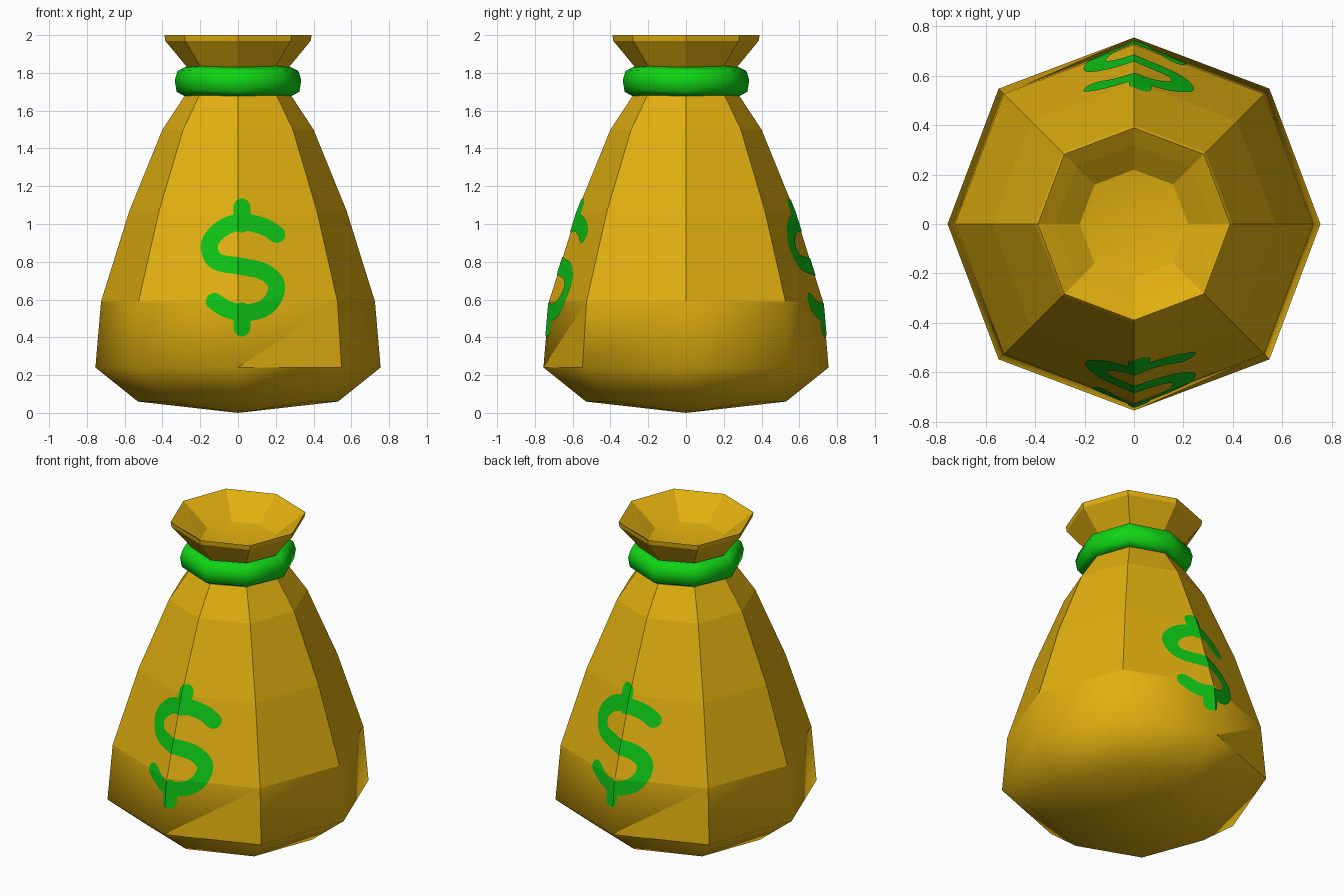
import bpy, bmesh, math
from mathutils import Vector

cube = bpy.data.objects.get("Cube")
if cube:
    bpy.data.objects.remove(cube)

SIDES = 8
DIAGONAL = 1.027  # diagonal corners sit slightly further out


def make_material(name, rgb):
    mat = bpy.data.materials.new(name)
    mat.use_nodes = True
    mat.diffuse_color = (*rgb, 1)
    bsdf = next(n for n in mat.node_tree.nodes if n.type == 'BSDF_PRINCIPLED')
    bsdf.inputs["Base Color"].default_value = (*rgb, 1)
    return mat


def make_object(name, bm, mat):
    mesh = bpy.data.meshes.new(name)
    bm.to_mesh(mesh)
    bm.free()
    mesh.materials.append(mat)
    obj = bpy.data.objects.new(name, mesh)
    bpy.context.collection.objects.link(obj)
    return obj


def ring(bm, r, z):
    """Eight-sided ring of vertices, or a single pole when r is zero."""
    if r == 0:
        return [bm.verts.new((0, 0, z))]
    verts = []
    for k in range(SIDES):
        a = math.tau * k / SIDES
        d = r * (DIAGONAL if k % 2 else 1)
        verts.append(bm.verts.new((d * math.cos(a), d * math.sin(a), z)))
    return verts


def lathe(profile, closed=False):
    bm = bmesh.new()
    rings = [ring(bm, r, z) for r, z in profile]
    pairs = list(zip(rings, rings[1:]))
    if closed:
        pairs.append((rings[-1], rings[0]))
    for low, high in pairs:
        for k in range(SIDES):
            n = (k + 1) % SIDES
            if len(low) == 1:
                bm.faces.new((low[0], high[n], high[k]))
            elif len(high) == 1:
                bm.faces.new((low[k], low[n], high[0]))
            else:
                bm.faces.new((low[k], low[n], high[n], high[k]))
    bmesh.ops.recalc_face_normals(bm, faces=bm.faces)
    return bm, rings


gold = make_material("gold_cloth", (0.75, 0.43, 0.005))
green = make_material("green_tie", (0.005, 0.67, 0.007))
paint = make_material("green_paint", (0.004, 0.545, 0.008))

# Sack: rounded base, tapering body, pinched neck, flared mouth and inner bowl
body = [(0.755, 0.24), (0.725, 0.59), (0.575, 1.07), (0.40, 1.5)]
outline = [(0, 0), (0.53, 0.06)] + body + [
    (0.275, 1.69), (0.24, 1.76), (0.27, 1.83), (0.385, 1.97), (0.39, 2.0),
    (0.32, 1.95), (0.22, 1.87), (0, 1.83)]
bm, rings = lathe(outline)
for f in bm.faces:
    c = f.calc_center_median()
    inner_bowl = c.z > 1.8 and Vector((c.x, c.y)).length < 0.2
    f.smooth = c.z < 0.59 or inner_bowl
# Two creased triangles low on opposite sides
for k in (2, 6):
    corner = (rings[2][k], rings[2][k + 1], rings[3][k + 1], rings[3][k])
    quad = next(f for f in corner[0].link_faces if all(v in f.verts for v in corner))
    new_face, _ = bmesh.utils.face_split(quad, corner[0], corner[2])
    for f in (quad, new_face):
        f.smooth = corner[1] not in f.verts
make_object("sack", bm, gold)

# Tie: soft band around the neck
band = [(0.23, 1.80), (0.28, 1.83), (0.32, 1.81), (0.335, 1.76),
        (0.325, 1.70), (0.28, 1.675), (0.23, 1.70)]
bm, rings = lathe(band, closed=True)
for loop in rings:
    for v in loop[1::2]:
        v.co.z += 0.006
for f in bm.faces:
    f.smooth = True
make_object("neck_tie", bm, green)


# Painted mark: strokes drawn flat, cut at the sack's creases, then draped
def smooth_path(pts, steps=6):
    p = [Vector(q) for q in pts]
    p = [2 * p[0] - p[1]] + p + [2 * p[-1] - p[-2]]
    out = []
    for a, b, c, d in zip(p, p[1:], p[2:], p[3:]):
        for i in range(steps):
            t = i / steps
            out.append(0.5 * (2 * b + (c - a) * t + (2 * a - 5 * b + 4 * c - d) * t ** 2
                              + (3 * b - a - 3 * c + d) * t ** 3))
    return out + [p[-2]]


def add_stroke(bm, pts, half):
    path = smooth_path(pts)
    tangents = [(path[min(i + 1, len(path) - 1)] - path[max(i - 1, 0)]).normalized()
                for i in range(len(path))]
    # Round caps: keep extending past each end while narrowing
    angles = [math.radians(a) for a in (20, 40, 60, 75, 87)]
    start = [(path[0] - tangents[0] * half * math.sin(a), tangents[0], half * math.cos(a))
             for a in reversed(angles)]
    middle = [(p, t, half) for p, t in zip(path, tangents)]
    end = [(path[-1] + tangents[-1] * half * math.sin(a), tangents[-1], half * math.cos(a))
           for a in angles]
    previous = None
    for p, t, w in start + middle + end:
        side = Vector((-t.y, t.x)) * w
        pair = [bm.verts.new((q.x, 0, q.y)) for q in (p + side, p - side)]
        if previous:
            bm.faces.new((previous[0], previous[1], pair[1], pair[0]))
        previous = pair


def body_radius(z):
    for (r0, z0), (r1, z1) in zip(body, body[1:]):
        if z <= z1:
            return r0 + (r1 - r0) * (z - z0) / (z1 - z0)
    return body[-1][0]


bend = [(0.205, 0.945), (0.14, 0.985), (0.03, 1.01), (-0.07, 0.985), (-0.14, 0.92),
        (-0.15, 0.86), (-0.11, 0.80), (0.02, 0.775), (0.13, 0.75), (0.2, 0.69),
        (0.19, 0.61), (0.13, 0.55), (0.03, 0.53), (-0.06, 0.55), (-0.125, 0.59)]
strokes = [bend, [(0.02, 1.09), (0.02, 1.0)], [(0.02, 0.45), (0.02, 0.54)]]
slope = math.sqrt(2) / DIAGONAL - 1

for name, shift, turn in (("front_mark", 0, 1), ("back_mark", -0.045, -1)):
    bm = bmesh.new()
    for pts in strokes:
        add_stroke(bm, [(x + shift, z) for x, z in pts], 0.045)
    cuts = [((0, 0, 0), (1, 0, 0))] + [((0, 0, z), (0, 0, 1)) for _, z in body[1:3]]
    for point, normal in cuts:
        bmesh.ops.bisect_plane(bm, geom=bm.verts[:] + bm.edges[:] + bm.faces[:],
                               plane_co=point, plane_no=normal)
    for v in bm.verts:
        x, z = v.co.x, v.co.z
        y = -body_radius(z) + abs(x) * slope - 0.004
        v.co = (x * turn, y * turn, z)
    bm.normal_update()
    for f in bm.faces:
        if f.normal.y * turn > 0:
            f.normal_flip()
    make_object(name, bm, paint)
